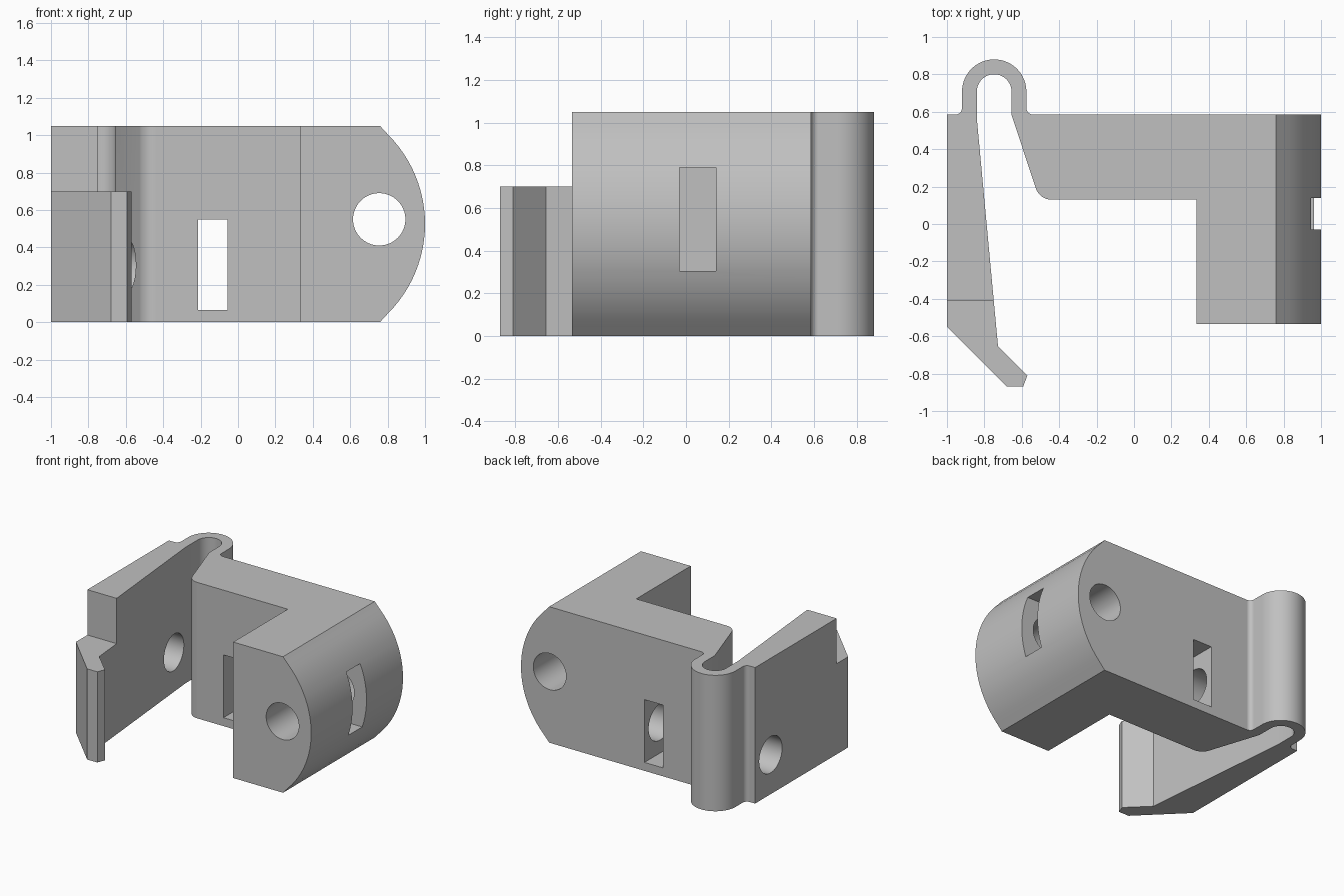
import bpy, bmesh
from math import radians, sin, cos
from mathutils import Matrix, Vector

default = bpy.data.objects.get("Cube")
if default:
    bpy.data.objects.remove(default, do_unlink=True)

HEIGHT = 1.05


def arc(cx, cy, r, start, end, steps):
    """Points on an arc, angles in degrees."""
    angles = [radians(start + (end - start) * i / steps) for i in range(steps + 1)]
    return [(cx + r * cos(a), cy + r * sin(a)) for a in angles]


def add_object(name, bm):
    bmesh.ops.recalc_face_normals(bm, faces=bm.faces)
    mesh = bpy.data.meshes.new(name)
    bm.to_mesh(mesh)
    bm.free()
    obj = bpy.data.objects.new(name, mesh)
    bpy.context.collection.objects.link(obj)
    return obj


def prism(name, points, depth):
    """Extrude closed 3D outline along the depth vector."""
    bm = bmesh.new()
    face = bm.faces.new([bm.verts.new(p) for p in points])
    new = bmesh.ops.extrude_face_region(bm, geom=[face])["geom"]
    verts = [v for v in new if isinstance(v, bmesh.types.BMVert)]
    bmesh.ops.translate(bm, verts=verts, vec=depth)
    return add_object(name, bm)


def box(name, low, high):
    low, high = Vector(low), Vector(high)
    bm = bmesh.new()
    bmesh.ops.create_cube(bm, size=1)
    bmesh.ops.scale(bm, vec=high - low, verts=bm.verts)
    bmesh.ops.translate(bm, vec=(low + high) / 2, verts=bm.verts)
    return add_object(name, bm)


def rod(name, centre, axis, length, radius=0.14):
    bm = bmesh.new()
    turn = Matrix.Rotation(radians(90), 4, "Y" if axis == "X" else "X")
    bmesh.ops.create_cone(bm, cap_ends=True, segments=64, radius1=radius,
                          radius2=radius, depth=length,
                          matrix=Matrix.Translation(centre) @ turn)
    return add_object(name, bm)


def combine(target, tool, operation):
    """Apply a boolean and discard the tool."""
    bpy.context.view_layer.objects.active = target
    mod = target.modifiers.new("cut", "BOOLEAN")
    mod.operation, mod.solver, mod.object = operation, "EXACT", tool
    bpy.ops.object.modifier_apply(modifier=mod.name)
    bpy.data.objects.remove(tool, do_unlink=True)


# Plan outline: clip arm, spring loop, back plate and mounting block
outline = [(-1, -0.55), (-1, 0.585)]
outline += arc(-0.955, 0.62, 0.035, 270, 360, 8)
outline += arc(-0.7475, 0.708, 0.172, 180, 0, 36)
outline += arc(-0.54, 0.62, 0.035, 180, 270, 8)
outline += [(1, 0.585), (1, -0.535), (0.334, -0.535), (0.334, 0.13)]
outline += arc(-0.44, 0.22, 0.09, 270, 198, 12)
outline += [(-0.655, 0.585)]
outline += arc(-0.7475, 0.708, 0.0925, 0, 180, 36)
outline += [(-0.84, 0.56), (-0.727, -0.655), (-0.57, -0.81), (-0.593, -0.87), (-0.68, -0.87)]
bracket = prism("clip_bracket", [(x, y, 0) for x, y in outline], (0, 0, HEIGHT))

# Rounded end of the mounting block, with slanted upper and lower edges
side = [(-2, -1), (-0.196, -1 + 0.524)]
side = [(-2, -0.5), (0.302, -0.5)] + arc(0.324, HEIGHT / 2, 0.676, -45, 45, 24)
side += [(0.302, 1.55), (-2, 1.55)]
combine(bracket, prism("end_shape", [(x, -2, z) for x, z in side], (0, 4, 0)), "INTERSECT")

# Lowered hook, nut pockets and screw holes
cutters = [
    box("hook_step", (-2, -2, 0.70), (-0.45, -0.41, 2)),
    box("plate_nut_slot", (-0.215, 0, 0.065), (-0.055, 1, 0.55)),
    box("block_nut_slot", (0.51, -0.03, 0.305), (1.5, 0.14, 0.79)),
    rod("block_screw_hole", (0.755, 0, 0.55), "Y", 3),
    rod("arm_screw_hole", (-0.65, 0.395, 0.305), "X", 1.7),
]
for cutter in cutters:
    combine(bracket, cutter, "DIFFERENCE")

# Grey plastic
grey = bpy.data.materials.new("grey_plastic")
grey.use_nodes = True
colour = (0.53, 0.53, 0.53, 1)
grey.diffuse_color = colour
grey.node_tree.nodes["Principled BSDF"].inputs["Base Color"].default_value = colour
bracket.data.materials.clear()
bracket.data.materials.append(grey)

# Smooth curves with crisp edges
bpy.ops.object.select_all(action="DESELECT")
bracket.select_set(True)
bpy.context.view_layer.objects.active = bracket
bpy.ops.object.shade_smooth_by_angle(angle=radians(20))
weighted = bracket.modifiers.new("weighted_normals", "WEIGHTED_NORMAL")
weighted.keep_sharp = True
